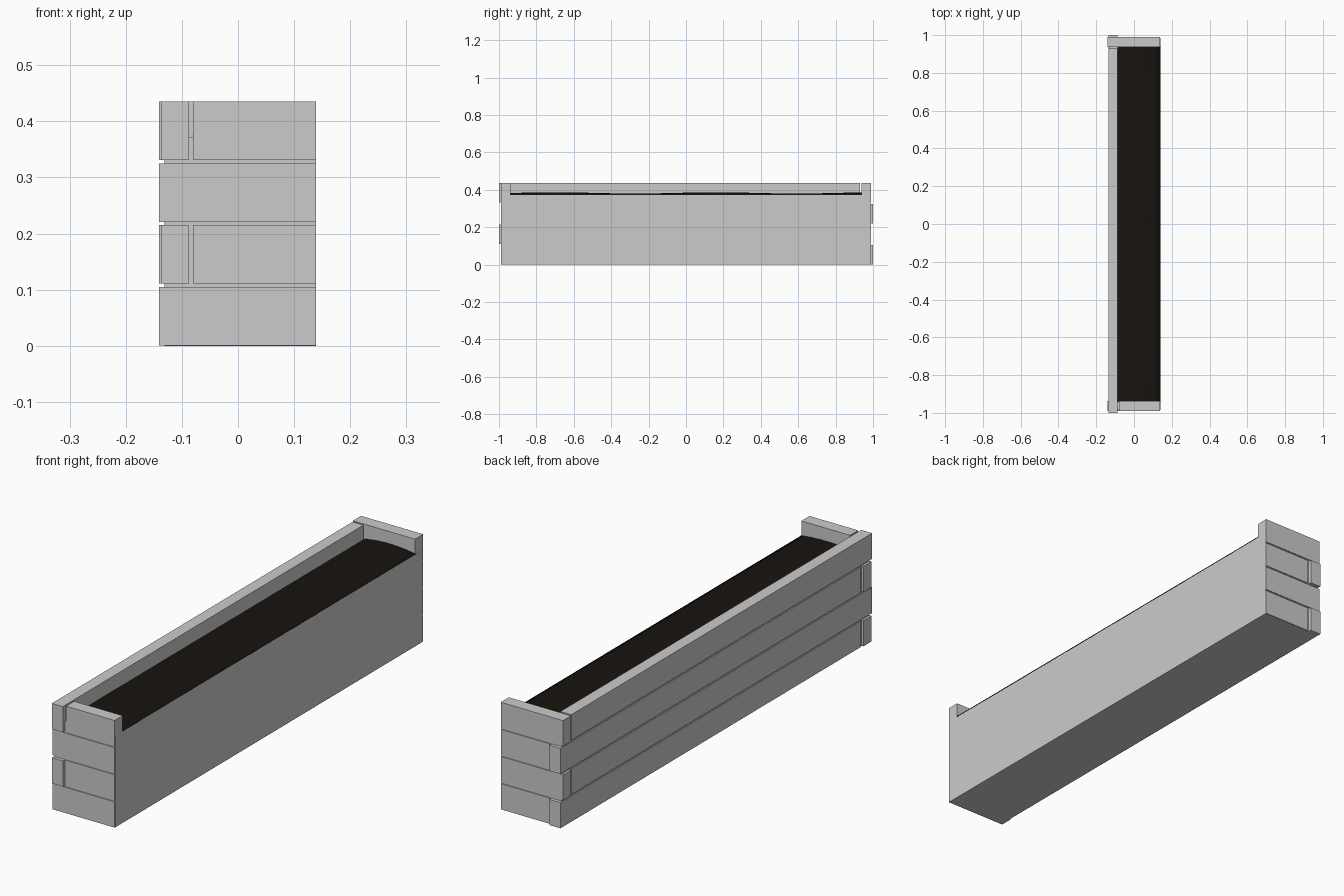
import bpy, bmesh, math

if "Cube" in bpy.data.objects:
    bpy.data.objects.remove(bpy.data.objects["Cube"])


def box(name, x0, x1, y0, y1, z0, z1):
    bm = bmesh.new()
    bmesh.ops.create_cube(bm, size=1)
    for v in bm.verts:
        v.co = ((x0, x1)[v.co.x > 0], (y0, y1)[v.co.y > 0], (z0, z1)[v.co.z > 0])
    mesh = bpy.data.meshes.new(name)
    bm.to_mesh(mesh)
    bm.free()
    obj = bpy.data.objects.new(name, mesh)
    bpy.context.collection.objects.link(obj)
    return obj


# solid inner body, flush with the plain +x side and the underside
box("planter_core", -0.131, 0.139, -0.986, 0.986, 0, 0.372)

# four courses of sleepers, corner overlap alternating from course to course
for i in range(4):
    z0 = i * 0.1101 + 0.0005
    z1 = z0 + 0.1045
    flip = 1 if i % 2 == 0 else -1
    # long back sleeper: runs past the end on one side, stops short on the other
    ya, yb = sorted((-0.93 * flip, 1.0 * flip))
    box(f"long_sleeper_{i + 1}", -0.136, -0.087, ya, yb, z0, z1)
    # end sleepers: one full width, one butted against the long sleeper
    for s, label in ((-1, "front"), (1, "rear")):
        full = s == -flip
        ya, yb = sorted((s * 0.938, s * 0.99))
        box(f"{label}_end_sleeper_{i + 1}", -0.1405 if full else -0.080,
            0.1388, ya, yb, z0, z1)

# gently uneven soil
bm = bmesh.new()
bmesh.ops.create_grid(bm, x_segments=5, y_segments=32, size=1)
for v in bm.verts:
    u, y = v.co.x, v.co.y * 0.942
    inner = 1 - u * u
    swell = 0.5 - 0.5 * math.sin(math.pi * (y + 0.27) / 0.43 - math.pi / 2 + math.pi)
    z = 0.376 + inner * (0.004 + 0.007 * swell)
    v.co = (0.026 + u * 0.113, y, z)
# skirt along the open edge so the soil meets the body
edge = [e for e in bm.edges if e.is_boundary and all(v.co.x > 0.138 for v in e.verts)]
ext = bmesh.ops.extrude_edge_only(bm, edges=edge)
for v in ext["geom"]:
    if isinstance(v, bmesh.types.BMVert):
        v.co.z = 0.371
bmesh.ops.recalc_face_normals(bm, faces=bm.faces)
mesh = bpy.data.meshes.new("soil")
bm.to_mesh(mesh)
bm.free()
soil = bpy.data.objects.new("soil", mesh)
bpy.context.collection.objects.link(soil)
for p in mesh.polygons:
    p.use_smooth = True
mat = bpy.data.materials.new("dark_soil")
mat.diffuse_color = (0.009, 0.007, 0.005, 1)
mat.use_nodes = True
mat.node_tree.nodes["Principled BSDF"].inputs["Base Color"].default_value = mat.diffuse_color
mesh.materials.append(mat)
